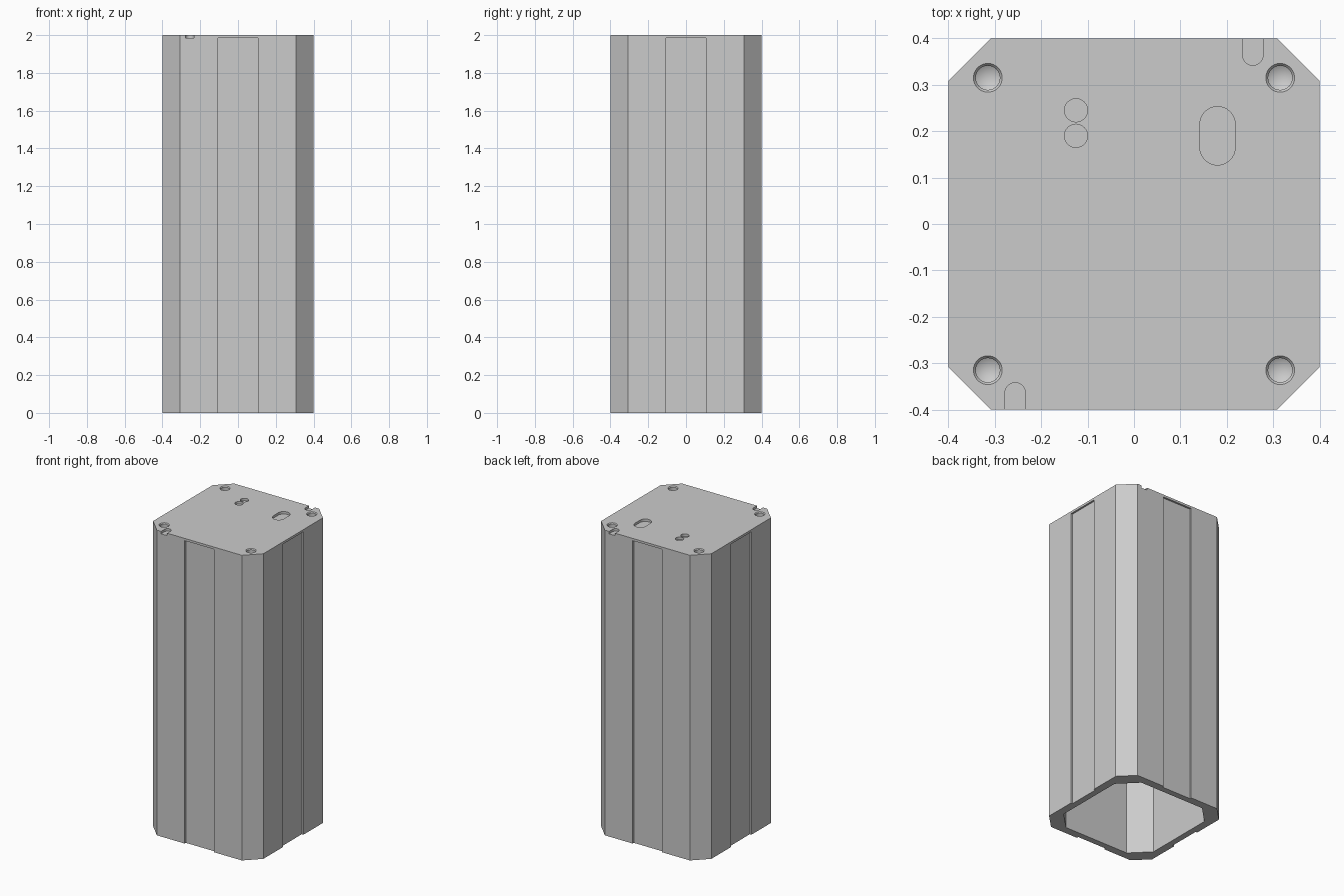
import bpy, bmesh
from math import pi, sin, cos
from mathutils import Matrix, Vector

cube = bpy.data.objects.get("Cube")
if cube:
    bpy.data.objects.remove(cube, do_unlink=True)

HEIGHT = 2.0

grey = bpy.data.materials.new("plain grey")
grey.use_nodes = True
grey.diffuse_color = (0.6, 0.6, 0.6, 1)
grey.node_tree.nodes["Principled BSDF"].inputs["Base Color"].default_value = (0.6, 0.6, 0.6, 1)


def make_object(name, bm):
    bmesh.ops.recalc_face_normals(bm, faces=bm.faces)
    mesh = bpy.data.meshes.new(name)
    bm.to_mesh(mesh)
    bm.free()
    mesh.materials.append(grey)
    ob = bpy.data.objects.new(name, mesh)
    bpy.context.collection.objects.link(ob)
    return ob


def prism(name, outline, z0, z1):
    """Extrude a closed xy outline from z0 to z1."""
    bm = bmesh.new()
    face = bm.faces.new([bm.verts.new((x, y, z0)) for x, y in outline])
    out = bmesh.ops.extrude_face_region(bm, geom=[face])
    top = [v for v in out["geom"] if isinstance(v, bmesh.types.BMVert)]
    bmesh.ops.translate(bm, verts=top, vec=(0, 0, z1 - z0))
    return make_object(name, bm)


def octagon(a, b):
    """Square of half-width a with corners cut back to b."""
    return [(a, -b), (a, b), (b, a), (-b, a), (-a, b), (-a, -b), (-b, -a), (b, -a)]


def capsule(x, y0, y1, r, n=16):
    """Rounded slot along y; a circle when y0 equals y1."""
    first = 0 if y1 > y0 else 1
    upper = [(x + r * cos(pi * i / n), y1 + r * sin(pi * i / n)) for i in range(n + 1)]
    lower = [(x - r * cos(pi * i / n), y0 - r * sin(pi * i / n))
             for i in range(first, n + 1 - first)]
    return upper + lower


def drill(name, x, y, profile, n=32):
    """Spin an (r, z) profile about a vertical axis."""
    bm = bmesh.new()
    verts = [bm.verts.new((r, 0, z)) for r, z in profile]
    edges = [bm.edges.new(pair) for pair in zip(verts, verts[1:])]
    bmesh.ops.spin(bm, geom=verts + edges, cent=(0, 0, 0), axis=(0, 0, 1),
                   angle=2 * pi, steps=n)
    bmesh.ops.remove_doubles(bm, verts=bm.verts, dist=1e-5)
    bmesh.ops.translate(bm, verts=bm.verts, vec=(x, y, 0))
    return make_object(name, bm)


# Column body
body = prism("column_body", octagon(0.4, 0.308), 0, HEIGHT)

# Hollow core, open at the bottom
cutters = [prism("core_cutter", octagon(0.348, 0.235), -0.1, 1.88)]

# Shallow channel on each of the four sides
for k in range(4):
    turn = Matrix.Rotation(k * pi / 2, 3, "Z")
    corners = [(-0.107, -0.5), (0.107, -0.5), (0.107, -0.388), (-0.107, -0.388)]
    outline = [(turn @ Vector((x, y, 0))).xy for x, y in corners]
    cutters.append(prism("channel_cutter", outline, -0.1, 1.985))

# Drilled corner holes with a small countersink and conical floor
hole = [(0, HEIGHT + 0.05), (0.031, HEIGHT + 0.05), (0.031, HEIGHT),
        (0.026, HEIGHT - 0.006), (0.026, HEIGHT - 0.08), (0, HEIGHT - 0.095)]
for sx in (-1, 1):
    for sy in (-1, 1):
        cutters.append(drill("corner_hole_cutter", sx * 0.315, sy * 0.315, hole))

# Shallow pockets in the top: slot, two round recesses and two edge notches
pockets = [("slot_cutter", capsule(0.18, 0.165, 0.215, 0.038)),
           ("round_cutter", capsule(-0.125, 0.245, 0.245, 0.025)),
           ("round_cutter", capsule(-0.125, 0.19, 0.19, 0.025)),
           ("front_notch_cutter", capsule(-0.256, -0.5, -0.364, 0.022)),
           ("back_notch_cutter", capsule(0.256, 0.364, 0.5, 0.022))]
for name, outline in pockets:
    cutters.append(prism(name, outline, HEIGHT - 0.016, HEIGHT + 0.1))

# Cut everything and discard the cutters
bpy.ops.object.select_all(action="DESELECT")
body.select_set(True)
bpy.context.view_layer.objects.active = body
for cutter in cutters:
    cutter.hide_render = True
    mod = body.modifiers.new(cutter.name, "BOOLEAN")
    mod.operation = "DIFFERENCE"
    mod.solver = "EXACT"
    mod.object = cutter
    bpy.ops.object.modifier_apply(modifier=mod.name)
    bpy.data.objects.remove(cutter, do_unlink=True)

# Smooth round walls, keep flat faces crisp
bpy.ops.object.shade_smooth_by_angle(angle=pi / 9)
